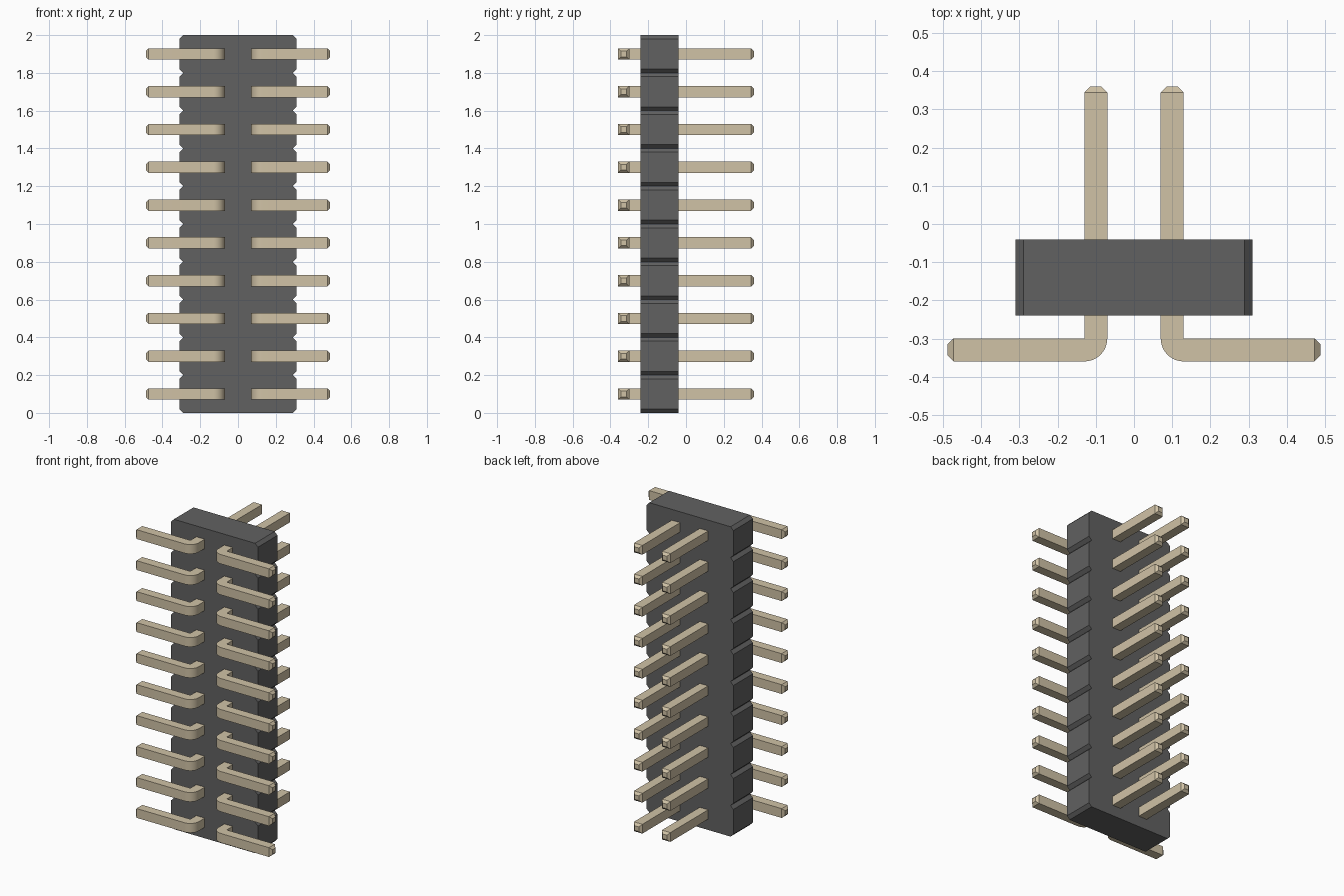
import bpy, bmesh, math
from mathutils import Vector

if "Cube" in bpy.data.objects:
    bpy.data.objects.remove(bpy.data.objects["Cube"])

ROWS, PITCH = 10, 0.2
W = 0.06            # pin thickness
TIP = 0.015         # pin tip taper


def material(name, color):
    m = bpy.data.materials.new(name)
    m.diffuse_color = (*color, 1)
    m.use_nodes = True
    m.node_tree.nodes["Principled BSDF"].inputs["Base Color"].default_value = m.diffuse_color
    return m


def make_object(name, bm, mat):
    bmesh.ops.recalc_face_normals(bm, faces=bm.faces)
    mesh = bpy.data.meshes.new(name)
    bm.to_mesh(mesh)
    bm.free()
    mesh.materials.append(mat)
    ob = bpy.data.objects.new(name, mesh)
    bpy.context.collection.objects.link(ob)
    return ob


# Housing: outline with chamfered segments, extruded front to back
def housing():
    hx, c, y0, y1 = 0.31, 0.02, -0.24, -0.04
    side = [(hx - c, 0)]
    for i in range(ROWS):
        z = i * PITCH
        side += [(hx, z + c), (hx, z + PITCH - c), (hx - c, z + PITCH)]
    outline = side + [(-x, z) for x, z in reversed(side)]
    bm = bmesh.new()
    face = bm.faces.new([bm.verts.new((x, y0, z)) for x, z in outline])
    ext = bmesh.ops.extrude_face_region(bm, geom=[face], use_keep_orig=True)
    moved = [v for v in ext["geom"] if isinstance(v, bmesh.types.BMVert)]
    bmesh.ops.translate(bm, verts=moved, vec=(0, y1 - y0, 0))
    return make_object("housing", bm, material("dark_plastic", (0.12, 0.12, 0.12)))


# Bent pin: square rings swept along an L path, tapered at both ends
def pins():
    h = W / 2
    pivot = Vector((0.13, -0.30))       # sharp inner corner of the bend
    left = Vector((-1, 0))
    rings = [(Vector((0.10, 0.36)), left, h - TIP),
             (Vector((0.10, 0.36 - TIP)), left, h)]
    steps = 10
    for i in range(steps + 1):
        a = math.pi + math.pi / 2 * i / steps
        d = Vector((math.cos(a), math.sin(a)))
        rings.append((pivot + d * h, d, h))
    down = Vector((0, -1))
    rings += [(Vector((0.488 - TIP, -0.33)), down, h),
              (Vector((0.488, -0.33)), down, h - TIP)]

    bm = bmesh.new()
    zc = PITCH / 2
    loops = []
    for p, d, r in rings:
        corners = [(-r, -r), (r, -r), (r, r), (-r, r)]
        loops.append([bm.verts.new((p.x + d.x * s, p.y + d.y * s, zc + t))
                      for s, t in corners])
    for a, b in zip(loops, loops[1:]):
        for k in range(4):
            n = (k + 1) % 4
            bm.faces.new((a[k], a[n], b[n], b[k]))
    bm.faces.new(loops[0])
    bm.faces.new(loops[-1])
    bmesh.ops.remove_doubles(bm, verts=bm.verts, dist=1e-5)
    ob = make_object("contact_pins", bm, material("pin_metal", (0.63, 0.54, 0.38)))

    bpy.context.view_layer.objects.active = ob
    ob.select_set(True)
    bpy.ops.object.shade_smooth_by_angle(angle=math.radians(30))

    # Second column and all rows
    mir = ob.modifiers.new("columns", "MIRROR")
    mir.use_mirror_merge = False
    arr = ob.modifiers.new("rows", "ARRAY")
    arr.count = ROWS
    arr.use_relative_offset = False
    arr.use_constant_offset = True
    arr.constant_offset_displace = (0, 0, PITCH)
    return ob


housing()
pins()
